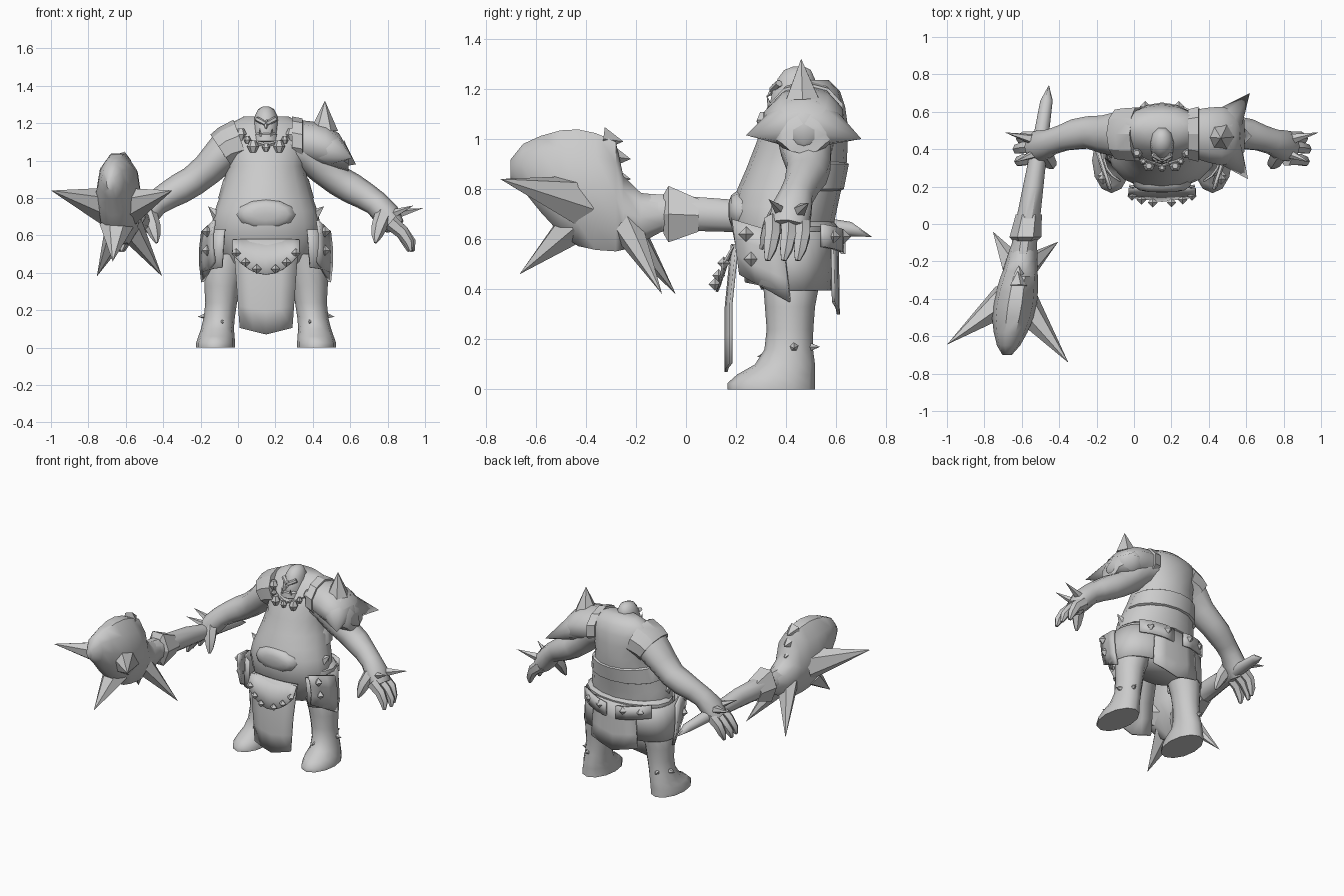
import bpy, bmesh, math
from mathutils import Vector as V

CX = 0.15  # the body's own mirror plane
X, Y, Z = V((1, 0, 0)), V((0, 1, 0)), V((0, 0, 1))
mat = bpy.data.materials.new("plain grey")
mat.diffuse_color = (0.6, 0.6, 0.6, 1)


def finish(name, bm, angle=40):
    bmesh.ops.remove_doubles(bm, verts=bm.verts, dist=0.0015)
    bmesh.ops.recalc_face_normals(bm, faces=bm.faces)
    me = bpy.data.meshes.new(name)
    bm.to_mesh(me)
    bm.free()
    for p in me.polygons:
        p.use_smooth = True
    me.set_sharp_from_angle(angle=math.radians(angle))
    me.materials.append(mat)
    ob = bpy.data.objects.new(name, me)
    bpy.context.collection.objects.link(ob)
    return ob


def loft(name, pts, axes=None, n=12, angle=40):
    """Skin of elliptical rings (x, y, z, a, b), on fixed axes or square to the path."""
    bm, rings = bmesh.new(), []
    cs = [V(p[:3]) for p in pts]
    for i, p in enumerate(pts):
        if axes:
            u, v = axes
        else:
            t = (cs[min(i + 1, len(cs) - 1)] - cs[max(i - 1, 0)]).normalized()
            u = t.cross(Z if abs(t.y) > 0.95 else Y).normalized()
            v = u.cross(t)
        rings.append([bm.verts.new(cs[i] + u * p[3] * math.cos(k * math.tau / n)
                                   + v * p[4] * math.sin(k * math.tau / n)) for k in range(n)])
    for r, s in zip(rings, rings[1:]):
        for k in range(n):
            bm.faces.new((r[k], r[(k + 1) % n], s[(k + 1) % n], s[k]))
    bm.faces.new(rings[0])
    bm.faces.new(rings[-1][::-1])
    return finish(name, bm, angle)


def spike(name, base, tip, r, r2=None, n=5, angle=25):
    return loft(name, [(*base, r, r2 or r), (*tip, 0.0004, 0.0004)], n=n, angle=angle)


def stud(name, c, r):
    bm = bmesh.new()
    bmesh.ops.create_uvsphere(bm, u_segments=4, v_segments=2, radius=r)
    bmesh.ops.translate(bm, vec=c, verts=bm.verts)
    return finish(name, bm, 20)


def sheet(name, f, nu, nv, thick=0.012):
    """Thin cloth or leather over f(u, v) with u, v in 0..1."""
    bm = bmesh.new()
    g = [[bm.verts.new(f(i / nu, j / nv)) for j in range(nv + 1)] for i in range(nu + 1)]
    for i in range(nu):
        for j in range(nv):
            bm.faces.new((g[i][j], g[i + 1][j], g[i + 1][j + 1], g[i][j + 1]))
    ob = finish(name, bm, 35)
    m = ob.modifiers.new("thickness", "SOLIDIFY")
    m.thickness, m.offset = thick, 0
    return ob


def body_rings(rows):
    """Rows of (z, front y, back y, half width)."""
    return [(CX, (a + b) / 2, z, w, (b - a) / 2) for z, a, b, w in rows]


# torso, belly and belt
loft("torso", body_rings([
    (0.40, 0.30, 0.53, 0.17), (0.46, 0.27, 0.56, 0.25), (0.56, 0.20, 0.58, 0.28),
    (0.66, 0.18, 0.59, 0.29), (0.73, 0.185, 0.605, 0.275), (0.80, 0.205, 0.62, 0.25),
    (0.88, 0.24, 0.64, 0.228), (0.97, 0.275, 0.645, 0.205), (1.06, 0.31, 0.645, 0.225),
    (1.13, 0.35, 0.635, 0.235), (1.19, 0.40, 0.615, 0.205), (1.235, 0.45, 0.57, 0.12)]), (X, Y), 16, 60)
loft("belly_bulge", [(CX, 0.25, 0.71, 0.165, 0.09), (CX, 0.20, 0.71, 0.15, 0.08), (CX, 0.18, 0.715, 0.12, 0.06),
                     (CX, 0.171, 0.715, 0.07, 0.035), (CX, 0.169, 0.72, 0.01, 0.006)], (X, Z), 12, 80)
loft("belt", body_rings([(0.57, 0.24, 0.59, 0.30), (0.61, 0.225, 0.60, 0.315),
                         (0.65, 0.225, 0.605, 0.308), (0.67, 0.24, 0.59, 0.28)]), (X, Y), 16)
loft("vest_band", body_rings([(0.79, 0.26, 0.61, 0.24), (0.80, 0.25, 0.63, 0.256),
                              (0.90, 0.28, 0.65, 0.228), (0.92, 0.29, 0.62, 0.2)]), (X, Y), 16)

# head with brow, nose, jaw and tusks
loft("head", [(CX, 0.44, 1.08, 0.07, 0.09), (CX, 0.43, 1.14, 0.07, 0.10),
              (CX, 0.43, 1.19, 0.066, 0.09), (CX, 0.44, 1.24, 0.06, 0.078),
              (CX, 0.445, 1.275, 0.042, 0.056), (CX, 0.45, 1.29, 0.015, 0.02)], (X, Y), 10, 60)
loft("jaw", [(CX, 0.38, 1.085, 0.035, 0.03), (CX, 0.37, 1.105, 0.062, 0.05),
             (CX, 0.37, 1.14, 0.06, 0.045), (CX, 0.385, 1.16, 0.04, 0.03)], (X, Y), 10)
spike("nose", (CX, 0.36, 1.205), (CX, 0.32, 1.165), 0.022)
for s in (-1, 1):
    loft("brow", [(CX, 0.345, 1.195, 0.014, 0.016), (CX + s * 0.05, 0.372, 1.222, 0.014, 0.016)], n=6)
    spike("tusk", (CX + s * 0.03, 0.335, 1.13), (CX + s * 0.035, 0.322, 1.175), 0.010)

# necklace
loft("necklace_cord", [(CX - .14, .42, 1.16, .008, .008), (CX - .10, .345, 1.11, .008, .008),
                       (CX, .31, 1.075, .008, .008), (CX + .10, .345, 1.11, .008, .008),
                       (CX + .14, .42, 1.16, .008, .008)], (Z, Y), 5)
for i, (o, y, z, r) in enumerate([(0.0, 0.30, 1.07, 0.022), (0.07, 0.31, 1.075, 0.032),
                                  (0.10, 0.335, 1.11, 0.02), (0.135, 0.38, 1.14, 0.032)]):
    for s in ((1,) if i == 0 else (-1, 1)):
        loft("necklace_bead", [(CX + s * o, y, z - r, r * .5, r * .5), (CX + s * o, y, z, r, r),
                               (CX + s * o, y, z + r, r * .5, r * .5)], (X, Y), 6)

for s in (-1, 1):
    def p(o, y, z, *r):
        return (CX + s * o, y, z, *r)

    # arm and palm
    loft("arm", [p(0.13, .48, 1.09, .12, .13), p(0.23, .48, 1.04, .102, .125),
                 p(0.31, .48, 0.955, .088, .105), p(0.39, .49, 0.89, .082, .09),
                 p(0.46, .48, 0.85, .082, .085), p(0.53, .46, 0.81, .074, .072),
                 p(0.59, .44, 0.77, .068, .07), p(0.645, .42, 0.71, .072, .085),
                 p(0.69, .41, 0.645, .055, .08)], n=10, angle=60)
    # fingers, thumb and knuckle spikes
    for y, e in ((.345, 0.0), (.41, 0.01), (.465, -0.01)):
        loft("finger", [p(0.665, y, 0.67, .042, .036), p(0.73, y, 0.615, .036, .034),
                        p(0.765 + e, y - .01, 0.56, .028, .028),
                        p(0.775 + e, y - .02, 0.515, .01, .012)], n=6)
    loft("thumb", [p(0.63, .38, 0.71, .05, .045), p(0.605, .335, 0.645, .042, .036),
                   p(0.592, .315, 0.595, .028, .024), p(0.585, .30, 0.56, .008, .008)], n=6)
    spike("knuckle_spike", p(0.68, .45, 0.71), p(0.84, .49, 0.745), 0.032)
    spike("knuckle_spike", p(0.67, .38, 0.71), p(0.79, .33, 0.76), 0.028)

    # leg and foot
    loft("leg", [p(0.19, .42, 0.50, .10, .12), p(0.22, .42, 0.42, .11, .112),
                 p(0.235, .415, 0.33, .095, .10), p(0.24, .415, 0.24, .085, .093),
                 p(0.25, .41, 0.16, .083, .097), p(0.26, .395, 0.10, .088, .12),
                 p(0.265, .36, 0.06, .097, .155), p(0.27, .34, 0.025, .104, .175),
                 p(0.27, .34, 0.0, .104, .175)], (X, Y), 12, 60)
    spike("leg_spike", p(0.24, .34, 0.145), p(0.23, .283, 0.13), 0.022)
    spike("leg_spike", p(0.31, .43, 0.17), p(0.365, .43, 0.165), 0.025)
    spike("leg_spike", p(0.27, .49, 0.17), p(0.28, .535, 0.17), 0.02)

    # tilted hip plate with studs
    sheet("hip_plate", lambda u, v: V(p(0.275 + 0.065 * u + 0.012 * math.sin(v * 3.14),
          0.185 + 0.20 * u + 0.03 * v, 0.68 - 0.06 * u - (0.22 + 0.05 * u) * v)), 3, 3, 0.016)
    for y, z in ((0.24, 0.62), (0.26, 0.52)):
        stud("hip_stud", p(0.315, y, z), 0.03)
    spike("belt_spike", p(0.25, .38, 0.70), p(0.31, .38, 0.755), 0.04)
    # studded plaque at the back
    sheet("back_plaque", lambda u, v: V(p(0.04 + 0.22 * u, 0.628 - 0.085 * u * u, 0.66 - 0.09 * v - 0.03 * (1 - u))),
          3, 1, 0.016)
    for o, y in ((0.09, 0.628), (0.20, 0.588)):
        stud("plaque_stud", p(o, y, 0.61), 0.03)


# squarish skirt round the sides and back, open at the front
def skirt(u, v):
    a = math.radians(-50 + 280 * u)
    c, d = (math.copysign(abs(w) ** 0.78, w) for w in (math.cos(a), math.sin(a)))
    return V((CX + (0.312 + 0.02 * v) * c, 0.39 + (0.20 - 0.015 * v) * d,
              0.63 - v * (0.235 - 0.04 * max(0, -d))))


sheet("skirt", skirt, 20, 2)


# front flap with a pointed hem, and the studded sash over it
def flap(u, v):
    k = 2 * u - 1
    return V((CX + k * (0.175 - 0.035 * v), 0.185 - 0.025 * min(1, 2 * v) + 0.02 * k * k,
              0.58 - v * (0.51 - 0.035 * abs(k))))


def sash(u, v):
    k = 2 * u - 1
    return V((CX + 0.18 * k, 0.19 - 0.068 * v * (1 - 0.35 * abs(k)), 0.575 - v * (0.185 - 0.11 * k * k)))


sheet("front_flap", flap, 4, 4)
sheet("sash", sash, 8, 2, 0.008)
for s in (-1, 1):
    for o, y, z in ((0.05, 0.115, 0.42), (0.11, 0.13, 0.455), (0.16, 0.15, 0.505)):
        stud("sash_stud", (CX + s * o, y, z), 0.026)

# broad back flap, hanging clear of the legs
sheet("back_flap", lambda u, v: V((CX + (2 * u - 1) * (0.16 + 0.02 * v), 0.603 + 0.005 * v - 0.02 * (2 * u - 1) ** 2,
                                   0.64 - v * (0.34 - 0.05 * abs(2 * u - 1)))), 4, 3)

# sleeve on the bare shoulder
loft("sleeve", [(0.02, .48, 1.095, .13, .15), (-.05, .48, 1.07, .12, .145), (-.085, .48, 1.045, .113, .138),
                (-.08, .48, 1.05, .09, .10)], n=10, angle=30)

# spiked shoulder guard, its lower edge flaring into spikes
loft("shoulder_guard", [(.34, .48, 1.10, .115, .14), (.40, .475, 1.09, .118, .155),
                        (.47, .47, 1.075, .115, .165), (.54, .47, 1.045, .10, .145),
                        (.59, .47, 1.00, .06, .09)], (Z, Y), 10, 50)
loft("guard_collar", [(.29, .48, 1.11, .125, .14), (.345, .48, 1.10, .125, .155),
                      (.35, .48, 1.10, .09, .11)], (Z, Y), 10, 30)
spike("guard_top_spike", (.46, .465, 1.16), (.465, .46, 1.32), 0.075, n=6, angle=50)
spike("guard_front_spike", (.48, .42, 1.06), (.61, .24, 1.015), 0.10, 0.11, 8, 50)
spike("guard_back_spike", (.48, .52, 1.06), (.62, .70, 1.00), 0.10, 0.11, 8, 50)
spike("guard_outer_spike", (.53, .47, 1.03), (.63, .47, 0.98), 0.085, 0.11, 8, 50)


# club: rows are (y, low z, high z, half width)
def club(name, rows, n=10, angle=40):
    loft(name, [(-0.57 - 0.155 * -y, y, (a + b) / 2, w, (b - a) / 2) for y, a, b, w in rows], (X, Z), n, angle)


club("club_handle", [(.74, .608, .612, .002), (.66, .61, .67, .033), (.45, .62, .705, .042),
                     (.20, .625, .76, .055), (0, .63, .775, .065), (-.22, .62, .79, .07)])
club("club_cuff", [(.05, .62, .77, .07), (-.07, .57, .83, .085), (-.09, .61, .79, .065)], 6, 20)
club("club_head", [(-.09, .63, .775, .065), (-.18, .58, .79, .082), (-.25, .55, .86, .092),
                   (-.28, .54, 1.00, .10), (-.36, .545, 1.035, .112), (-.43, .56, 1.05, .118),
                   (-.50, .61, 1.045, .112), (-.58, .70, 1.02, .09), (-.65, .79, .985, .062),
                   (-.70, .84, .92, .025)], 10, 50)
for base, tip, r in (((-.68, -.40, .75), (-1.0, -.645, .84), .11),
                     ((-.60, -.42, .75), (-.35, -.742, .84), .11),
                     ((-.65, -.45, .65), (-.67, -.665, .46), .09),
                     ((-.63, -.24, .66), (-.755, -.04, .38), .08),
                     ((-.59, -.24, .66), (-.405, -.095, .38), .08)):
    spike("club_spike", base, tip, r, r * .85, 6, 50)
for y, z in ((-.30, .85), (-.30, .93), (-.33, 1.0)):
    spike("club_barb", (-.57 + .155 * y, y, z), (-.57 + .155 * y, y + .08, z - .01), 0.05)
